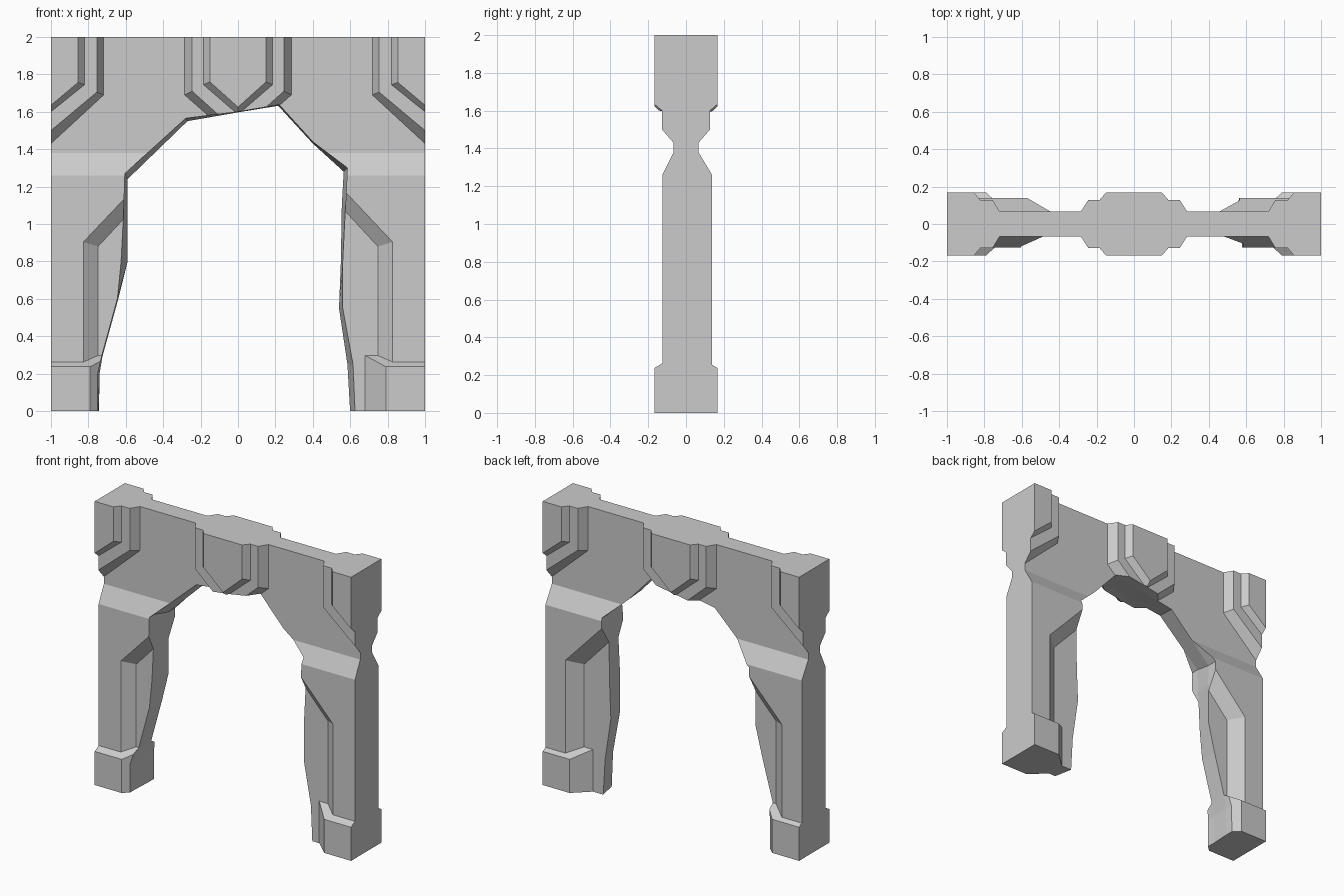
import bpy, bmesh

cube = bpy.data.objects.get("Cube")
if cube:
    bpy.data.objects.remove(cube, do_unlink=True)

# One plain stone colour
stone = bpy.data.materials.new("grey stone")
stone.use_nodes = True
COLOUR = (0.6, 0.6, 0.6, 1)
stone.diffuse_color = COLOUR
stone.node_tree.nodes["Principled BSDF"].inputs["Base Color"].default_value = COLOUR


def loft(name, rings):
    """Closed solid through rings of 3D points with equal counts."""
    bm = bmesh.new()
    loops = [[bm.verts.new(p) for p in ring] for ring in rings]
    n = len(loops[0])
    bm.faces.new(loops[0])
    bm.faces.new(loops[-1])
    for a, b in zip(loops, loops[1:]):
        for i in range(n):
            j = (i + 1) % n
            bm.faces.new((a[i], a[j], b[j], b[i]))
    bmesh.ops.recalc_face_normals(bm, faces=bm.faces)
    mesh = bpy.data.meshes.new(name)
    bm.to_mesh(mesh)
    bm.free()
    mesh.materials.append(stone)
    obj = bpy.data.objects.new(name, mesh)
    bpy.context.collection.objects.link(obj)
    return obj


def plate(name, base, top, y_base, y_top, side=1):
    """Tapered plate between two outlines in xz; side=-1 mirrors it in x."""
    return loft(name, [[(side * x, y, z) for x, z in pts]
                       for pts, y in ((base, y_base), (top, y_top))])


def carve(obj, cutters):
    for cutter in cutters:
        mod = obj.modifiers.new("carve", 'BOOLEAN')
        mod.operation = 'DIFFERENCE'
        mod.solver = 'EXACT'
        mod.object = cutter
    bpy.context.view_layer.update()
    graph = bpy.context.evaluated_depsgraph_get()
    mesh = bpy.data.meshes.new_from_object(obj.evaluated_get(graph))
    obj.modifiers.clear()
    obj.data = mesh


# Rough-hewn opening: its front and back outlines differ a little
front = [(-.75, -.1), (-.75, .2), (-.73, .29), (-.645, .6), (-.625, .8),
         (-.61, 1.1), (-.605, 1.27), (-.28, 1.565), (0, 1.6), (.22, 1.638),
         (.4, 1.44), (.585, 1.3), (.575, 1.1), (.56, .8), (.56, .55),
         (.615, .25), (.63, -.1)]
back = [(-.745, -.1), (-.74, .2), (-.725, .29), (-.64, .6), (-.59, .8),
        (-.59, 1.1), (-.59, 1.24), (-.27, 1.55), (0, 1.597), (.215, 1.632),
        (.4, 1.43), (.565, 1.28), (.555, 1.1), (.55, .8), (.54, .55),
        (.585, .25), (.605, -.1)]
opening = loft("opening_cutter", [[(x, y, z) for x, z in pts] for pts, y in
                                  ((front, -.3), (front, -.066),
                                   (back, .066), (back, .3))])
helpers = [opening]

# Recessed panels on the inner part of each leg
floor = [(.45, -.1), (.748, -.1), (.748, .88), (.45, 1.2)]
mouth = [(.45, -.1), (.914, -.1), (.914, .93), (.45, 1.42)]
for side in (-1, 1):
    for face in (-1, 1):
        helpers.append(plate("recess_cutter", floor, mouth,
                             face * .066, face * .19, side))

# Wall: thin lintel flaring out into thick legs
section = [(-.125, 0), (.138, 0), (.138, 1.26), (.066, 1.38), (.066, 2),
           (-.066, 2), (-.066, 1.38), (-.125, 1.26)]
wall = loft("arch_wall", [[(x, y, z) for y, z in section] for x in (-1, 1)])
carve(wall, helpers)


def keystone(half, shoulder, tip):
    return [(-half, 2), (-half, shoulder), (0, tip), (half, shoulder), (half, 2)]


def corner(inner, shoulder, low):
    return [(1, 2), (inner, 2), (inner, shoulder), (1, low)]


for face, label in ((-1, "front"), (1, "back")):
    # Keystone in two bevelled tiers, trimmed by the opening
    tiers = [
        plate(label + "_keystone_lower_tier", keystone(.285, 1.69, 1.44),
              keystone(.245, 1.71, 1.49), face * .066, face * .127),
        plate(label + "_keystone_upper_tier", keystone(.185, 1.745, 1.585),
              keystone(.15, 1.76, 1.625), face * .127, face * .168)]
    for tier in tiers:
        carve(tier, [opening])

    for side, hand in ((-1, "right"), (1, "left")):
        name = label + "_" + hand
        # Corner brackets in two bevelled tiers
        plate(name + "_corner_lower_tier", corner(.718, 1.69, 1.43),
              corner(.755, 1.705, 1.5), face * .066, face * .127, side)
        plate(name + "_corner_upper_tier", corner(.82, 1.745, 1.6),
              corner(.855, 1.757, 1.635), face * .127, face * .168, side)
        # Foot block with sloped top and inner side
        foot = plate(name + "_foot", [(.68, 0), (1, 0), (1, .297), (.68, .297)],
                     [(.79, 0), (1, 0), (1, .237), (.79, .237)],
                     face * .066, face * .168, side)
        carve(foot, [opening])

for helper in helpers:
    bpy.data.objects.remove(helper, do_unlink=True)
